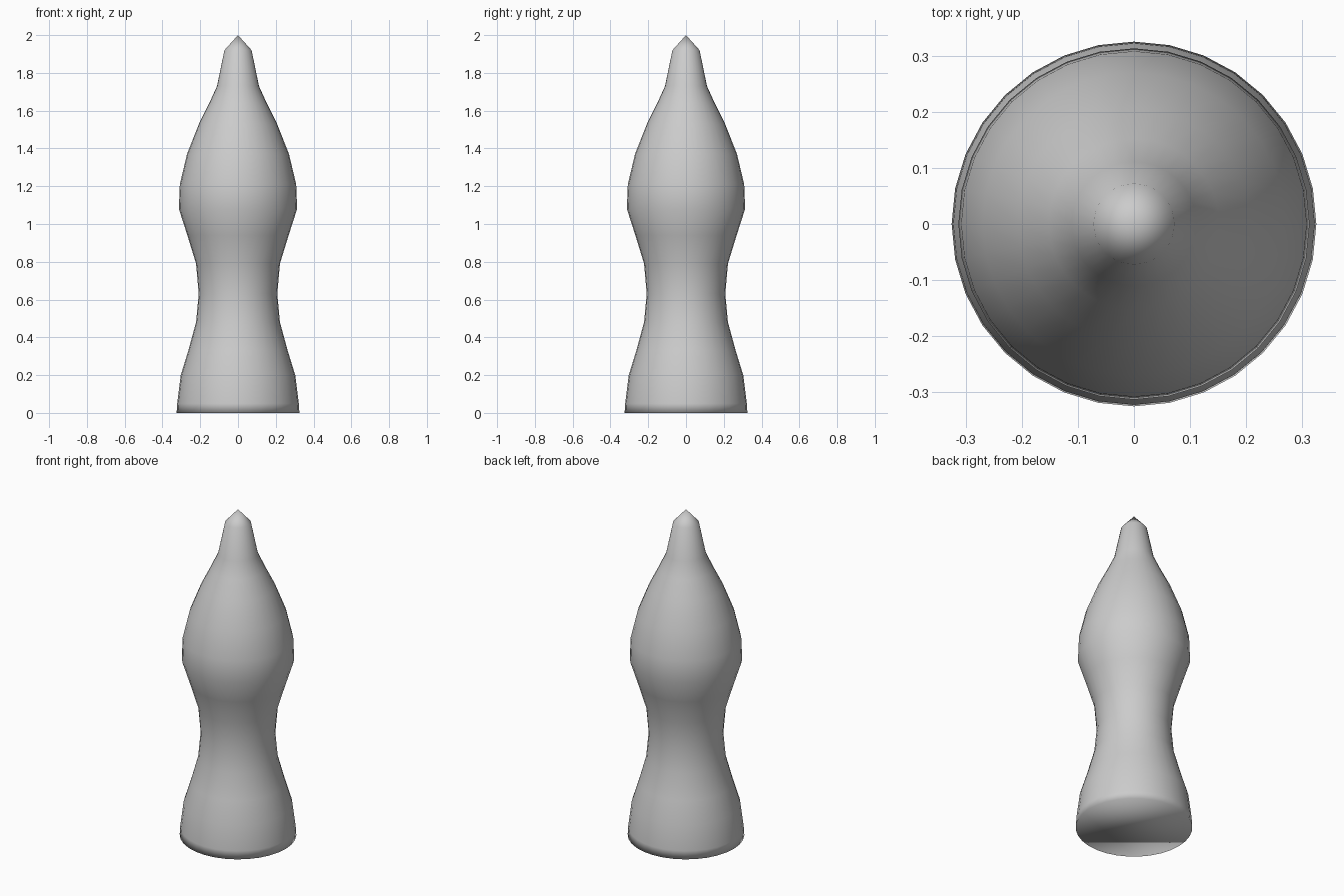
import bpy
import bmesh
import math

cube = bpy.data.objects.get("Cube")
if cube:
    bpy.data.objects.remove(cube, do_unlink=True)

# Single plain grey material
grey = bpy.data.materials.new("plain_grey")
grey.use_nodes = True
colour = (0.6, 0.6, 0.6, 1.0)
grey.diffuse_color = colour
grey.node_tree.nodes["Principled BSDF"].inputs["Base Color"].default_value = colour

SEGMENTS = 32
TIP_HEIGHT = 2.0

# Outline as (radius, height), from the flared foot up to the pointed tip
PROFILE = [
    (0.325, 0.0), (0.322, 0.05), (0.303, 0.2), (0.263, 0.33), (0.222, 0.48),
    (0.208, 0.63), (0.222, 0.79), (0.268, 0.94), (0.313, 1.08), (0.308, 1.21),
    (0.27, 1.37), (0.207, 1.53), (0.152, 1.64), (0.111, 1.73), (0.072, 1.92),
]


def add_ring(bm, radius, height):
    step = math.tau / SEGMENTS
    return [bm.verts.new((radius * math.cos(i * step), radius * math.sin(i * step), height))
            for i in range(SEGMENTS)]


# Turned body: stacked rings, closed foot and pointed tip
bm = bmesh.new()
rings = [add_ring(bm, r, z) for r, z in PROFILE]
tip = bm.verts.new((0, 0, TIP_HEIGHT))
bm.faces.new(list(reversed(rings[0])))
for i in range(SEGMENTS):
    j = (i + 1) % SEGMENTS
    for low, high in zip(rings, rings[1:]):
        bm.faces.new((low[i], low[j], high[j], high[i]))
    bm.faces.new((rings[-1][i], rings[-1][j], tip))

# Smooth shading all over, including the foot edge
for face in bm.faces:
    face.smooth = True

mesh = bpy.data.meshes.new("turned_body")
bm.to_mesh(mesh)
bm.free()
mesh.materials.append(grey)
body = bpy.data.objects.new("turned_body", mesh)
bpy.context.collection.objects.link(body)
